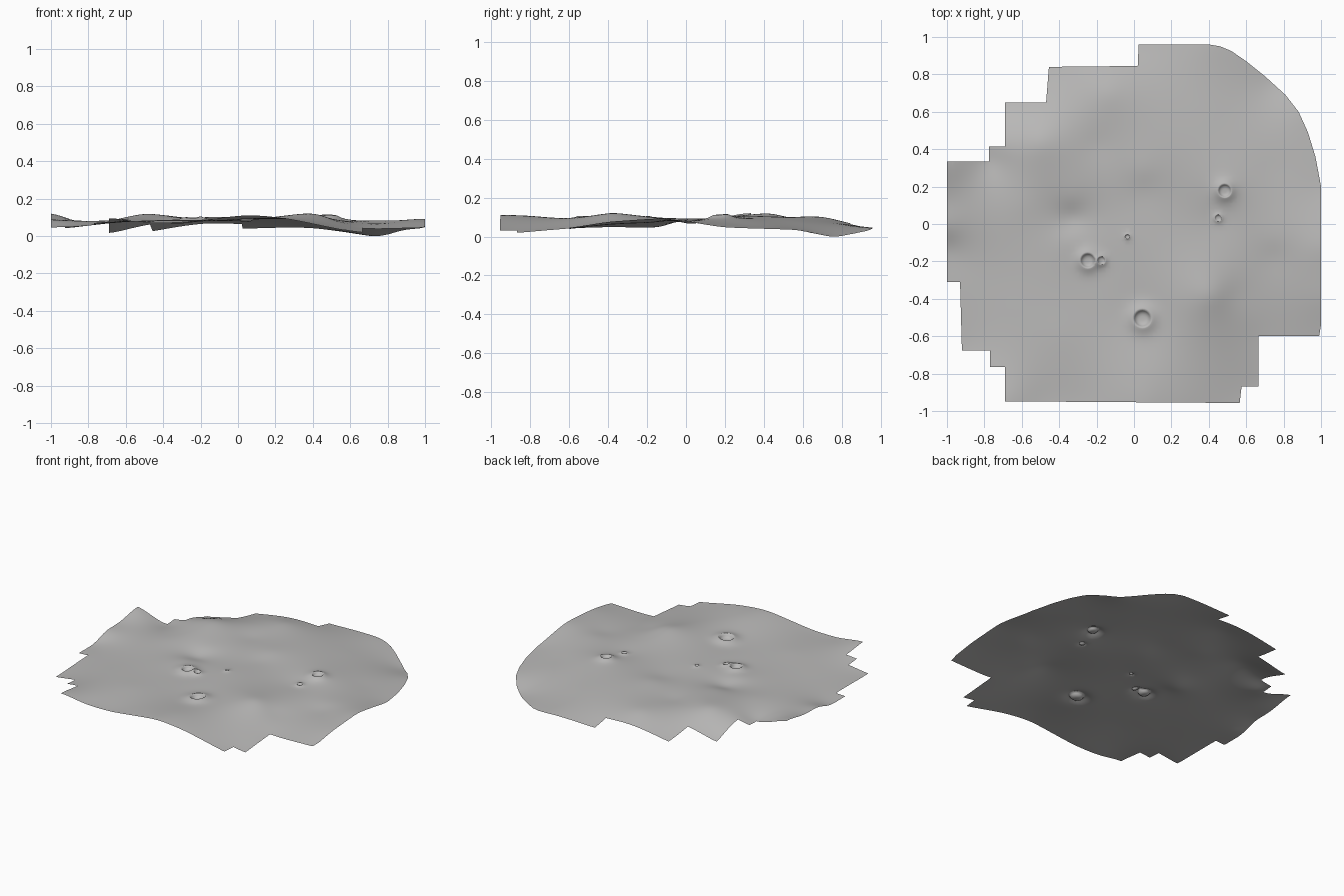
import bpy, math
from mathutils import Vector
from mathutils.geometry import delaunay_2d_cdt

if "Cube" in bpy.data.objects:
    bpy.data.objects.remove(bpy.data.objects["Cube"])

# Stepped and rounded border of the ground patch
OUTLINE = [(-1, .335), (-1, -.31), (-.93, -.31), (-.92, -.675), (-.77, -.675), (-.77, -.765),
           (-.69, -.765), (-.69, -.948), (.565, -.957), (.575, -.87), (.665, -.87), (.665, -.6),
           (.99, -.6), (1, -.54), (1, .2), (.97, .36), (.93, .49), (.88, .6), (.81, .69),
           (.7, .79), (.6, .87), (.52, .925), (.46, .95), (.4, .96), (.025, .96), (.02, .845),
           (-.455, .84), (-.47, .65), (-.69, .65), (-.69, .415), (-.775, .415), (-.775, .335)]

# Main hills and hollows: x, y, height
HILLS = [(-1, .335, .12), (-1, .12, .09), (-1, -.02, .083), (-1, -.13, .052), (-.96, -.31, .048),
         (-.92, -.675, .043), (-.69, -.945, .095), (-.5, -.95, .073), (-.31, -.95, .073),
         (.05, -.955, .11), (.26, -.955, .092), (.565, -.955, .032), (.665, -.87, .02),
         (.665, -.6, .042), (.99, -.6, .045), (1, -.4, .075), (1, -.12, .092), (1, .18, .05),
         (.88, .6, .03), (.74, .75, .0), (.4, .96, .042), (.025, .96, .04), (-.46, .84, .026),
         (-.69, .65, .017), (-.69, .415, .08), (-.775, .335, .06), (-.5, .44, .116),
         (-.14, .7, .1), (-.2, .42, .09), (.05, .29, .104), (.05, .17, .09), (.45, .03, .082),
         (-.33, .03, .066), (-.33, .13, .088), (-.33, -.07, .084), (-.04, -.07, .09),
         (.41, -.38, .118), (.54, -.38, .08), (.5, .19, .098), (.75, .3, .06),
         (.75, -.08, .082), (.75, -.18, .072), (.04, -.5, .08), (-.24, -.2, .08),
         (-.65, -.45, .072), (-.6, .1, .09), (.4, .6, .072), (.1, -.8, .106), (-.4, -.6, .085)]

# Craters: x, y, rim radius
CRATERS = [(.485, .178, .036), (.045, -.505, .048), (-.247, -.195, .04), (-.175, -.195, .022),
           (.45, .032, .018), (-.035, -.068, .012)]


def kernel(x, y, h):
    return math.sqrt((x - h[0]) ** 2 + (y - h[1]) ** 2 + .004)


def solve(rows):
    """Gaussian elimination on an augmented matrix."""
    n = len(rows)
    for i in range(n):
        p = max(range(i, n), key=lambda k: abs(rows[k][i]))
        rows[i], rows[p] = rows[p], rows[i]
        for k in range(i + 1, n):
            f = rows[k][i] / rows[i][i]
            rows[k] = [a - f * b for a, b in zip(rows[k], rows[i])]
    out = [0] * n
    for i in reversed(range(n)):
        out[i] = (rows[i][n] - sum(rows[i][k] * out[k] for k in range(i + 1, n))) / rows[i][i]
    return out


MEAN = .075
weights = solve([[kernel(a[0], a[1], b) for b in HILLS] + [a[2] - MEAN] for a in HILLS])


def height(x, y):
    z = MEAN + sum(w * kernel(x, y, h) for w, h in zip(weights, HILLS))
    z = min(max(z, 0), .128)
    for cx, cy, r in CRATERS:
        d = math.hypot(x - cx, y - cy) / r
        rim, depth = .45 * r, .1 * r
        if d < 1:
            z += -depth + (rim + depth) * d ** 4
        elif d < 4:
            z += rim * math.exp(-((d - 1) / .8) ** 1.5)
    return max(z, 0)


# Border points, evenly spaced along each side
STEP = .025
pts = []
for a, b in zip(OUTLINE, OUTLINE[1:] + OUTLINE[:1]):
    a, b = Vector(a), Vector(b)
    n = max(1, round((b - a).length / STEP))
    pts += [a.lerp(b, i / n) for i in range(n)]
border = list(range(len(pts)))

# Regular inner points, plus finer rings around each crater
n = int(2 / STEP)
for i in range(1, n):
    for j in range(1, n):
        p = Vector((-1 + (i + .13) * STEP, -1 + (j + .37) * STEP))
        if all((p - Vector(c[:2])).length > c[2] * 2.1 for c in CRATERS):
            pts.append(p)
for cx, cy, r in CRATERS:
    for k in (0, .25, .5, .7, .85, 1, 1.15, 1.35, 1.6, 2):
        for s in range(24 if k else 1):
            t = math.tau * s / 24
            pts.append(Vector((cx + r * k * math.cos(t), cy + r * k * math.sin(t))))

verts, _, faces, *_ = delaunay_2d_cdt(pts, [], [border], 1, 1e-5)

mesh = bpy.data.meshes.new("cratered_ground")
mesh.from_pydata([(v.x, v.y, height(v.x, v.y)) for v in verts], [], [list(f) for f in faces])
mesh.update()
if mesh.polygons[0].normal.z < 0:
    mesh.flip_normals()
low = min(v.co.z for v in mesh.vertices)
for v in mesh.vertices:
    v.co.z -= low
for p in mesh.polygons:
    p.use_smooth = True

grey = bpy.data.materials.new("dusty grey")
grey.diffuse_color = (.49, .485, .48, 1)
grey.use_nodes = True
grey.node_tree.nodes["Principled BSDF"].inputs["Base Color"].default_value = grey.diffuse_color
mesh.materials.append(grey)
ground = bpy.data.objects.new("cratered_ground", mesh)
bpy.context.collection.objects.link(ground)
